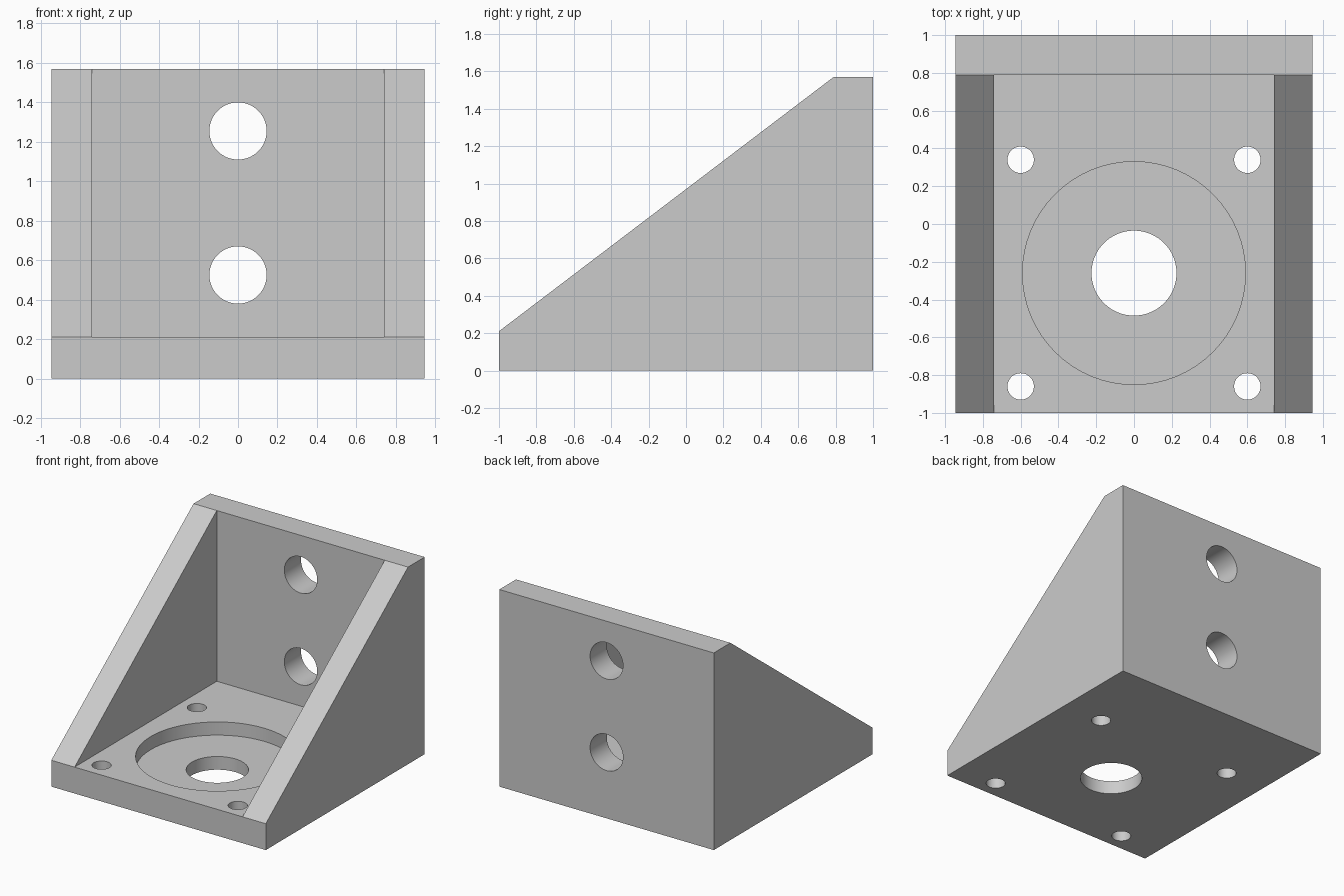
import bpy
import bmesh
import math

default = bpy.data.objects.get("Cube")
if default:
    bpy.data.objects.remove(default, do_unlink=True)

HALF_W, HEIGHT, WALL = 0.945, 1.57, 0.21
INNER_W, BACK_Y = 0.74, 0.79
BORE_Y = -0.26

grey = bpy.data.materials.new("plain grey")
grey.use_nodes = True
colour = (0.6, 0.6, 0.6, 1)
grey.diffuse_color = colour
grey.node_tree.nodes["Principled BSDF"].inputs["Base Color"].default_value = colour


def prism(name, profile, x0, x1):
    """Extrude a (y, z) profile along x."""
    bm = bmesh.new()
    face = bm.faces.new([bm.verts.new((x0, y, z)) for y, z in profile])
    ext = bmesh.ops.extrude_face_region(bm, geom=[face])
    moved = [v for v in ext["geom"] if isinstance(v, bmesh.types.BMVert)]
    bmesh.ops.translate(bm, verts=moved, vec=(x1 - x0, 0, 0))
    bmesh.ops.recalc_face_normals(bm, faces=bm.faces)
    mesh = bpy.data.meshes.new(name)
    bm.to_mesh(mesh)
    bm.free()
    mesh.materials.append(grey)
    obj = bpy.data.objects.new(name, mesh)
    bpy.context.collection.objects.link(obj)
    return obj


def drill(name, radius, depth, location, along_y=False):
    """Cylindrical cutter, vertical or along y."""
    bpy.ops.mesh.primitive_cylinder_add(
        vertices=64, radius=radius, depth=depth, location=location,
        rotation=(math.pi / 2 if along_y else 0, 0, 0))
    obj = bpy.context.object
    obj.name = name
    obj.data.materials.append(grey)
    return obj


# Solid wedge body
bracket = prism("gusseted_angle_bracket",
                [(-1, 0), (1, 0), (1, HEIGHT), (BACK_Y, HEIGHT), (-1, WALL)],
                -HALF_W, HALF_W)

# Space between the side gussets
cutters = [prism("pocket_cutter",
                 [(-1.2, WALL), (BACK_Y, WALL), (BACK_Y, 2), (-1.2, 2)],
                 -INNER_W, INNER_W)]

# Round recess and through bore in the base
cutters.append(drill("recess_cutter", 0.59, 0.4, (0, BORE_Y, 0.305)))
cutters.append(drill("bore_cutter", 0.225, 1, (0, BORE_Y, 0)))

# Four base screw holes around the bore
for x in (-0.6, 0.6):
    for y in (BORE_Y - 0.6, BORE_Y + 0.6):
        cutters.append(drill("screw_hole_cutter", 0.07, 1, (x, y, 0)))

# Two mounting holes in the back plate
for z in (0.525, 1.255):
    cutters.append(drill("mounting_hole_cutter", 0.145, 0.6, (0, 0.9, z), True))

# Cut everything, then drop the cutters
bpy.ops.object.select_all(action="DESELECT")
bracket.select_set(True)
bpy.context.view_layer.objects.active = bracket
for cutter in cutters:
    cutter.hide_render = True
    cut = bracket.modifiers.new(cutter.name, "BOOLEAN")
    cut.operation = "DIFFERENCE"
    cut.solver = "EXACT"
    cut.object = cutter
    bpy.ops.object.modifier_apply(modifier=cut.name)
    bpy.data.objects.remove(cutter, do_unlink=True)

bpy.ops.object.shade_smooth_by_angle(angle=math.radians(30))
